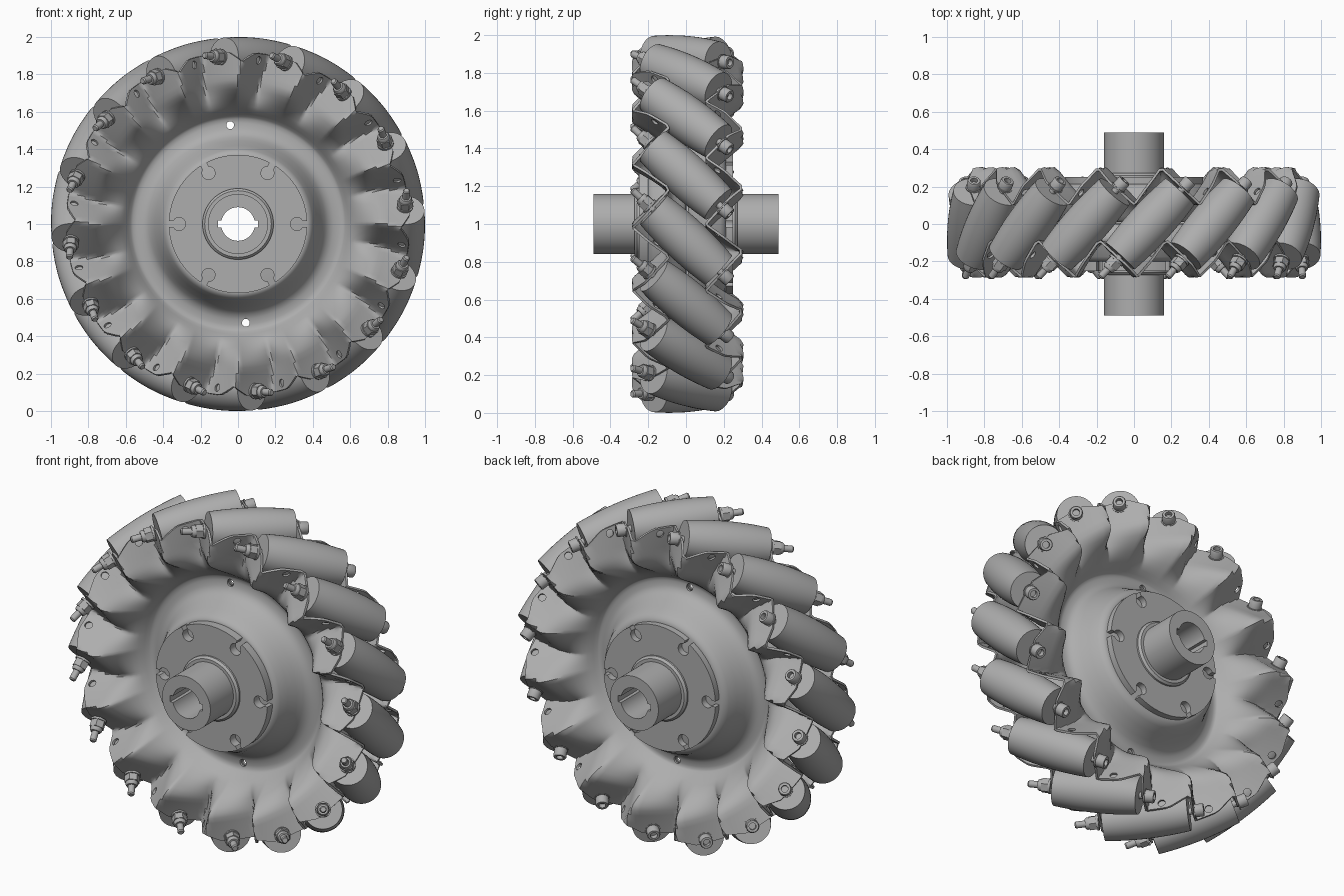
import bpy, bmesh, math
from math import sin, cos, radians, pi
from mathutils import Matrix, Vector

cube = bpy.data.objects.get("Cube")
if cube:
    bpy.data.objects.remove(cube, do_unlink=True)

COUNT = 16            # rollers round the wheel
PITCH = 360 / COUNT
PHASE = 84.5          # angle of the top roller's middle
TILT = radians(43)    # roller axis against wheel axis
AXIS_R = 0.88         # radius of roller axes
HALF = 0.235          # half roller length

steel = bpy.data.materials.new("plain_grey")
steel.use_nodes = True
GREY = (0.42, 0.42, 0.42, 1)
steel.diffuse_color = GREY
steel.node_tree.nodes["Principled BSDF"].inputs["Base Color"].default_value = GREY


def finish(bm, name, angle=35):
    bmesh.ops.recalc_face_normals(bm, faces=bm.faces)
    mesh = bpy.data.meshes.new(name)
    bm.to_mesh(mesh)
    bm.free()
    smooth(mesh, angle)
    mesh.materials.append(steel)
    return mesh


def smooth(mesh, angle=35):
    mesh.polygons.foreach_set("use_smooth", [True] * len(mesh.polygons))
    mesh.set_sharp_from_angle(angle=radians(angle))


def place(mesh, name, matrix=Matrix()):
    obj = bpy.data.objects.new(name, mesh)
    bpy.context.scene.collection.objects.link(obj)
    obj.matrix_world = matrix
    return obj


def lathe(bm, profile, sides):
    """Turn a profile of (radius, height) about local z."""
    rings = [[bm.verts.new((r * cos(2 * pi * i / sides), r * sin(2 * pi * i / sides), z))
              for i in range(sides)] for r, z in profile]
    for a, b in zip(rings, rings[1:]):
        for i in range(sides):
            j = (i + 1) % sides
            bm.faces.new((a[i], a[j], b[j], b[i]))
    bmesh.ops.remove_doubles(bm, verts=[v for ring in rings for v in ring], dist=1e-5)


def slab(loops, z0, z1, name):
    """Extrude a flat outline with holes."""
    bm = bmesh.new()
    edges = []
    for loop in loops:
        vs = [bm.verts.new((x, y, z0)) for x, y in loop]
        edges += [bm.edges.new((vs[i - 1], vs[i])) for i in range(len(vs))]
    bmesh.ops.triangle_fill(bm, use_beauty=True, edges=edges, normal=(0, 0, 1))
    out = bmesh.ops.extrude_face_region(bm, geom=bm.faces[:])
    top = [g for g in out["geom"] if isinstance(g, bmesh.types.BMVert)]
    bmesh.ops.translate(bm, verts=top, vec=(0, 0, z1 - z0))
    return finish(bm, name)


def polar(r, deg):
    return (r * cos(radians(deg)), r * sin(radians(deg)))


def wheel_point(side, u, r, y):
    """Side 1 is the front, -1 the back (half turn about a roller's radius)."""
    x, z = polar(r, PHASE + side * u)
    return Vector((x, side * y, 1 + z))


# Corrugated rim: zigzag that squares up to each roller end
PEAK_U, RISE = 4.0, 13.6
PEAK_Y, VALLEY_Y = -0.292, -0.095
MEAN_Y = (PEAK_Y + VALLEY_Y) / 2
END_U = 11.2          # where a roller axis meets its tab


def zigzag(u):
    t = (u - PEAK_U) % PITCH
    f = t / RISE if t < RISE else (PITCH - t) / (PITCH - RISE)
    return PEAK_Y + (VALLEY_Y - PEAK_Y) * f


def wave(u, r):
    # the shift keeps each tab flat along the radius
    u -= END_U * (AXIS_R / max(r, .76) - 1)
    return sum(zigzag(u + k * 0.4) for k in (-1, 0, 1)) / 3 - MEAN_Y


DISH = [(.15, -.2), (.37, -.2), (.385, -.195), (.4, -.175), (.42, -.13), (.445, -.08),
        (.465, -.045), (.485, -.025), (.51, -.014), (.54, -.011), (.562, -.012),
        (.575, -.022), (.59, -.042), (.61, -.07), (.63, -.094), (.66, -.125), (.69, -.152),
        (.72, -.174), (.745, -.188), (.77, MEAN_Y), (.8, MEAN_Y), (.83, MEAN_Y)]
STEPS = COUNT * 24


def dish_mesh(side, name):
    bm = bmesh.new()
    columns = []
    for i in range(STEPS):
        u = 360 * i / STEPS
        off = abs((u - PEAK_U + PITCH / 2) % PITCH - PITCH / 2)
        rim = 0.918 - 0.05 * max(0, 1 - off / 4.5)
        rows = DISH + [(.83 + (rim - .83) * t / 3, MEAN_Y) for t in (1, 2, 3)]
        col = []
        for r, y in rows:
            k = min(1, max(0, (r - .6) / .17))
            k = k * k * (3 - 2 * k)
            col.append(bm.verts.new(wheel_point(side, u, r, y + k * wave(u, r))))
        columns.append(col)
    for i in range(STEPS):
        a, b = columns[i - 1], columns[i]
        for j in range(len(a) - 1):
            bm.faces.new((a[j], a[j + 1], b[j + 1], b[j]))
    bmesh.ops.recalc_face_normals(bm, faces=bm.faces)
    bmesh.ops.solidify(bm, geom=bm.faces[:], thickness=0.013)
    return finish(bm, name, 40)


# Drill for the holes in both dishes
bm = bmesh.new()


def drill(centre, axis, depth):
    m = Matrix.Translation(centre) @ axis.to_track_quat("Z", "Y").to_matrix().to_4x4()
    bmesh.ops.create_cone(bm, cap_ends=True, segments=14, radius1=.021, radius2=.021,
                          depth=depth, matrix=m)


for deg in (94.5, 274.5):
    x, z = polar(.53, deg)
    drill(Vector((x, 0, 1 + z)), Vector((0, 1, 0)), 0.2)
for side in (1, -1):
    for k in range(COUNT):
        u = 20.8 + PITCH * k
        th = radians(PHASE + side * u)
        cw = Vector((sin(th), 0, -cos(th)))
        drill(wheel_point(side, u, .882, zigzag(u)),
              cw * cos(TILT) - Vector((0, sin(TILT), 0)), 0.06)
cutter = place(finish(bm, "hole_cutter"), "hole_cutter")
cutter.hide_render = True

for side, name in ((1, "front_dish"), (-1, "back_dish")):
    dish = place(dish_mesh(side, name), name)
    mod = dish.modifiers.new("holes", "BOOLEAN")
    mod.operation, mod.solver, mod.object = "DIFFERENCE", "EXACT", cutter
    graph = bpy.context.evaluated_depsgraph_get()
    drilled = bpy.data.meshes.new_from_object(dish.evaluated_get(graph))
    dish.modifiers.clear()
    dish.data = drilled
    smooth(drilled, 40)
bpy.data.objects.remove(cutter, do_unlink=True)

# Hub tube with two keyways
HUB = Matrix.Translation((0, 0, 1)) @ Matrix.Rotation(pi / 2, 4, "X")
bore = []
for base in (0, 180):
    bore += [polar(.108, base - 10.3), polar(.108, base + 10.3)]
    bore += [polar(.09, base + 12.8 + (180 - 25.6) * i / 18) for i in range(19)]
place(slab([[polar(.16, 6 * i) for i in range(60)], bore], -.49, .49, "hub_tube"),
      "hub_tube", HUB)

# Notched hub flanges and welded collars
outline = []
for k in range(6):
    base = 60 * k
    cx, cy = polar(.315, base)
    for i in range(15):
        px, py = polar(.035, base - 28 - 304 * i / 14)
        outline.append((cx + px, cy + py))
    outline += [polar(.37, base + 2.6 + 54.8 * i / 14) for i in range(15)]
hole = [polar(.15, 7.5 * i) for i in range(48)]
for sign, side in ((1, "front"), (-1, "back")):
    z0, z1 = sorted((sign * .195, sign * .25))
    place(slab([outline, hole], z0, z1, side + "_flange"), side + "_flange", HUB)
    bm = bmesh.new()
    lathe(bm, [(.155, sign * .2), (.19, sign * .2), (.19, sign * .26),
               (.178, sign * .272), (.155, sign * .272)], 56)
    place(finish(bm, side + "_collar"), side + "_collar", HUB)

# Barrel roller, shaped so that all rollers share one outer circle
bm = bmesh.new()
barrel = []
for i in range(13):
    s = HALF * (i / 6 - 1)
    barrel.append((1 - math.hypot(AXIS_R, s * sin(TILT)), s))
lathe(bm, [(0, -HALF)] + barrel + [(0, HALF)], 40)
roller_mesh = finish(bm, "roller")

# Bolt with socket head and washer
bm = bmesh.new()
lathe(bm, [(0, -.39), (.014, -.39), (.019, -.383), (.019, .262), (.042, .262), (.042, .27),
           (.036, .27), (.036, .312), (.032, .318), (.019, .318), (.019, .292), (0, .292)], 20)
bolt_mesh = finish(bm, "bolt")

# Hex lock nut with washer
bm = bmesh.new()
lathe(bm, [(.015, -.258), (.044, -.258), (.044, -.27), (.015, -.27)], 20)
lathe(bm, [(.015, -.268), (.042, -.268), (.042, -.31), (.015, -.31)], 6)
lathe(bm, [(.015, -.305), (.034, -.305), (.034, -.322), (.028, -.332), (.015, -.332)], 20)
nut_mesh = finish(bm, "nut")

for k in range(COUNT):
    th = radians(PHASE + PITCH * k)
    radial = Vector((cos(th), 0, sin(th)))
    axis = Vector((sin(th) * sin(TILT), cos(TILT), -cos(th) * sin(TILT)))
    m = Matrix((radial, axis.cross(radial), axis)).transposed().to_4x4()
    m.translation = radial * AXIS_R + Vector((0, 0, 1))
    for mesh, name in ((roller_mesh, "roller"), (bolt_mesh, "bolt"), (nut_mesh, "nut")):
        place(mesh, f"{name}_{k + 1}", m)
